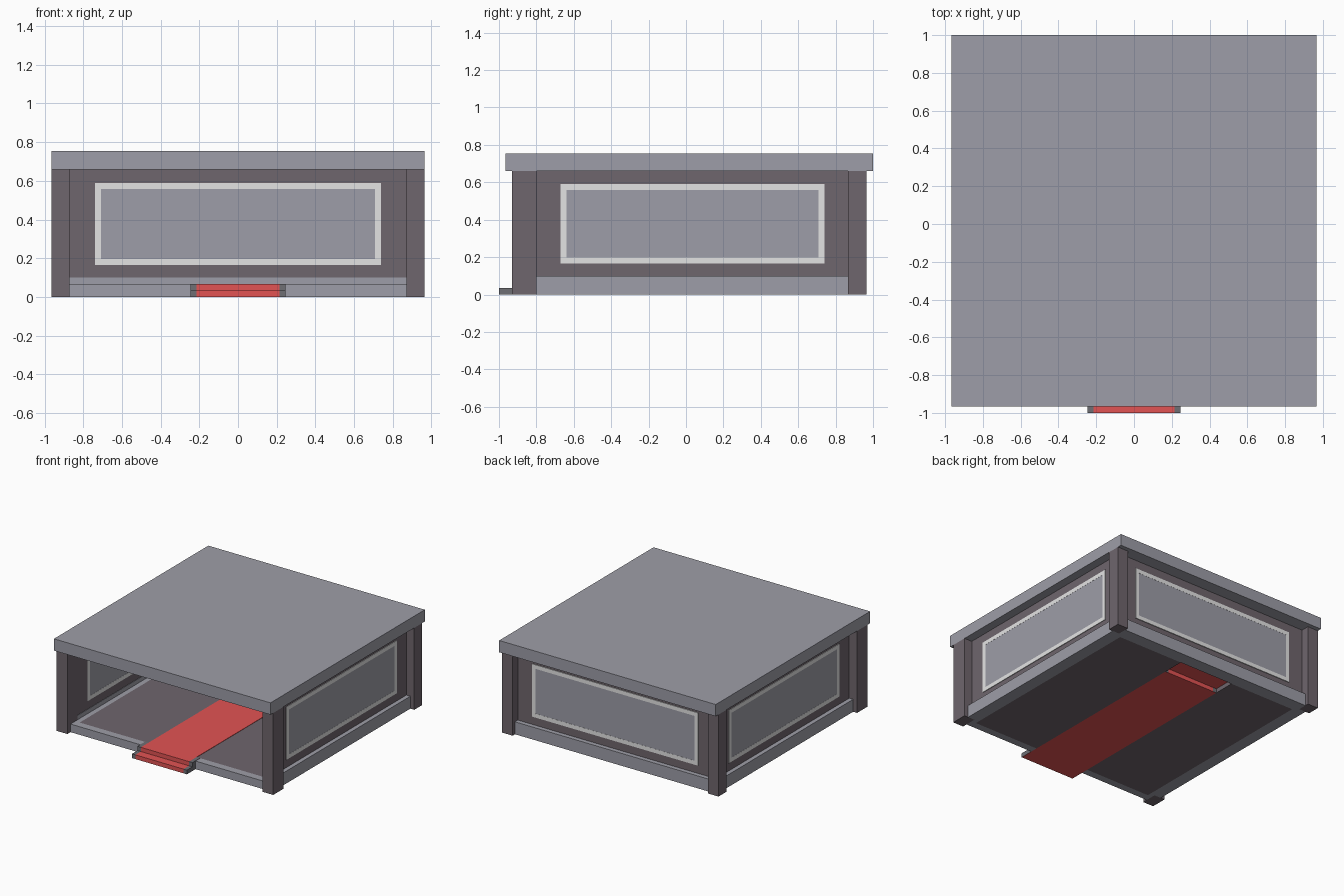
import bpy

cube = bpy.data.objects.get("Cube")
if cube:
    bpy.data.objects.remove(cube, do_unlink=True)


def material(name, rgb):
    """Flat material from 8-bit display values."""
    lin = [((c / 255 + 0.055) / 1.055) ** 2.4 for c in rgb] + [1]
    m = bpy.data.materials.new(name)
    m.use_nodes = True
    m.diffuse_color = lin
    m.node_tree.nodes["Principled BSDF"].inputs["Base Color"].default_value = lin
    return m


STONE = material("grey stone", (158, 158, 168))
MAUVE = material("dark mauve", (111, 102, 109))
TRIM = material("pale trim", (228, 228, 228))
RED = material("carpet red", (226, 83, 83))
EDGE = material("carpet edge grey", (110, 110, 116))


def box(name, x, y, z, mat):
    """Box spanning the (low, high) ranges given per axis."""
    verts = [(a, b, c) for a in x for b in y for c in z]
    faces = [(0, 1, 3, 2), (4, 6, 7, 5), (0, 4, 5, 1),
             (2, 3, 7, 6), (0, 2, 6, 4), (1, 5, 7, 3)]
    me = bpy.data.meshes.new(name)
    me.from_pydata(verts, [], faces)
    me.materials.append(mat)
    ob = bpy.data.objects.new(name, me)
    bpy.context.collection.objects.link(ob)
    return ob


def window(name, place, lo, hi, inner, outer):
    """Framed panel set through a wall; place() maps along/depth ranges to x, y."""
    z0, z1, w = 0.165, 0.59, 0.032
    depth = (inner, outer)
    for part, along, z in (("bottom", (lo, hi), (z0, z0 + w)),
                           ("top", (lo, hi), (z1 - w, z1)),
                           ("start", (lo, lo + w), (z0 + w, z1 - w)),
                           ("end", (hi - w, hi), (z0 + w, z1 - w))):
        box(f"{name}_frame_{part}", *place(along, depth), z, TRIM)
    box(f"{name}_panel", *place((lo + w, hi - w), (inner + 0.001, outer - 0.001)),
        (z0 + w, z1 - w), STONE)


# Roof slab
box("roof", (-0.965, 0.965), (-0.965, 1.0), (0.66, 0.755), STONE)

# Mirrored sides: floor halves, stone border, walls, windows and corner posts
for side, s in (("left", 1), ("right", -1)):
    def span(a, b):
        return tuple(sorted((s * a, s * b)))
    box(f"{side}_floor", span(0.245, 0.83), (-0.83, 0.83), (0, 0.065), MAUVE)
    box(f"{side}_front_sill", span(0.245, 0.87), (-0.89, -0.83), (0, 0.065), STONE)
    box(f"{side}_border", span(0.83, 0.87), (-0.83, 0.83), (0, 0.065), STONE)
    box(f"{side}_skirting", span(0.87, 0.93), (-0.80, 0.865), (0, 0.1), STONE)
    box(f"{side}_wall", span(0.873, 0.895), (-0.80, 0.87), (0.1, 0.66), MAUVE)
    window(f"{side}_window", lambda a, d: (span(*d), a), -0.67, 0.74, 0.8705, 0.9)
    box(f"front_{side}_post", span(0.87, 0.965), (-0.93, -0.80), (0, 0.66), MAUVE)
    box(f"back_{side}_post", span(0.87, 0.965), (0.865, 0.965), (0, 0.66), MAUVE)

# Back wall
box("back_wall", (-0.873, 0.873), (0.873, 0.898), (0.1, 0.66), MAUVE)
box("back_border", (-0.87, 0.87), (0.83, 0.87), (0, 0.065), STONE)
box("back_skirting", (-0.87, 0.87), (0.87, 0.935), (0, 0.1), STONE)
window("back_window", lambda a, d: (a, d), -0.74, 0.74, 0.87, 0.904)

# Carpet in two overlapping steps, with a runner let into the floor
box("lower_carpet", (-0.215, 0.215), (-1.0, 0.655), (0, 0.034), RED)
box("upper_carpet", (-0.215, 0.215), (-0.93, 0.83), (0.034, 0.068), RED)

# Edges beside the runner: grey on the steps, floor colour inside, red underneath
for name, y, z, mat in (("lower_step_edge", (-1.0, 0.655), (0, 0.034), EDGE),
                        ("upper_step_edge", (-0.93, -0.83), (0.034, 0.068), EDGE),
                        ("inner_floor_edge", (-0.83, 0.83), (0.034, 0.065), MAUVE)):
    for side, x in (("left", (0.215, 0.245)), ("right", (-0.245, -0.215))):
        edge = box(f"{side}_{name}", x, y, z, mat)
        edge.data.materials.append(RED)
        for p in edge.data.polygons:
            p.material_index = int(p.normal.z < -0.5)
